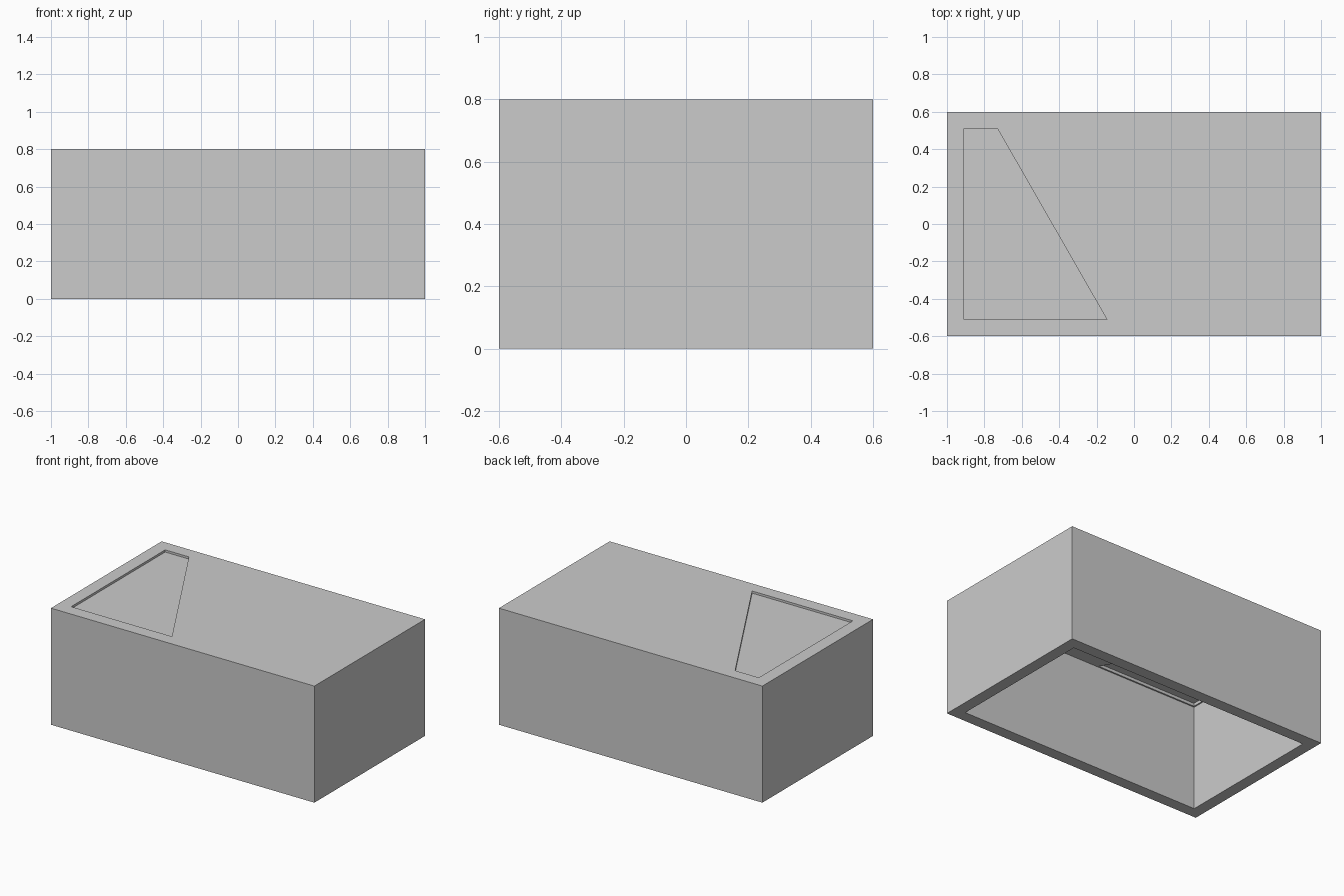
import bpy, bmesh

if "Cube" in bpy.data.objects:
    bpy.data.objects.remove(bpy.data.objects["Cube"])


def prism(name, outline, z0, z1):
    """Extrude a flat outline from z0 up to z1."""
    bm = bmesh.new()
    face = bm.faces.new([bm.verts.new((x, y, z0)) for x, y in outline])
    top = bmesh.ops.extrude_face_region(bm, geom=[face])["geom"]
    bmesh.ops.translate(bm, vec=(0, 0, z1 - z0),
                        verts=[v for v in top if isinstance(v, bmesh.types.BMVert)])
    bmesh.ops.recalc_face_normals(bm, faces=bm.faces[:])
    mesh = bpy.data.meshes.new(name)
    bm.to_mesh(mesh)
    bm.free()
    obj = bpy.data.objects.new(name, mesh)
    bpy.context.collection.objects.link(obj)
    return obj


def rectangle(hx, hy):
    return [(-hx, -hy), (hx, -hy), (hx, hy), (-hx, hy)]


def cut(target, cutter):
    """Subtract the cutter, apply, then remove the helper."""
    cutter.hide_render = True
    mod = target.modifiers.new("cut", "BOOLEAN")
    mod.operation = "DIFFERENCE"
    mod.solver = "EXACT"
    mod.object = cutter
    bpy.context.view_layer.objects.active = target
    bpy.ops.object.modifier_apply(modifier=mod.name)
    bpy.data.objects.remove(cutter)


WALL, HEIGHT = 0.08, 0.8
ROOF = HEIGHT - WALL
window = [(-0.91, -0.51), (-0.145, -0.51), (-0.73, 0.51), (-0.91, 0.51)]

# Hollow box, open underneath, with a trapezoid opening through its roof
box = prism("box_shell", rectangle(1, 0.6), 0, HEIGHT)
cut(box, prism("cavity", rectangle(1 - WALL, 0.6 - WALL), -0.1, ROOF))
cut(box, prism("opening", window, ROOF - 0.1, HEIGHT + 0.1))

# Thin panel set slightly back inside the opening
prism("roof_panel", window, ROOF + 0.02, HEIGHT - 0.015)
